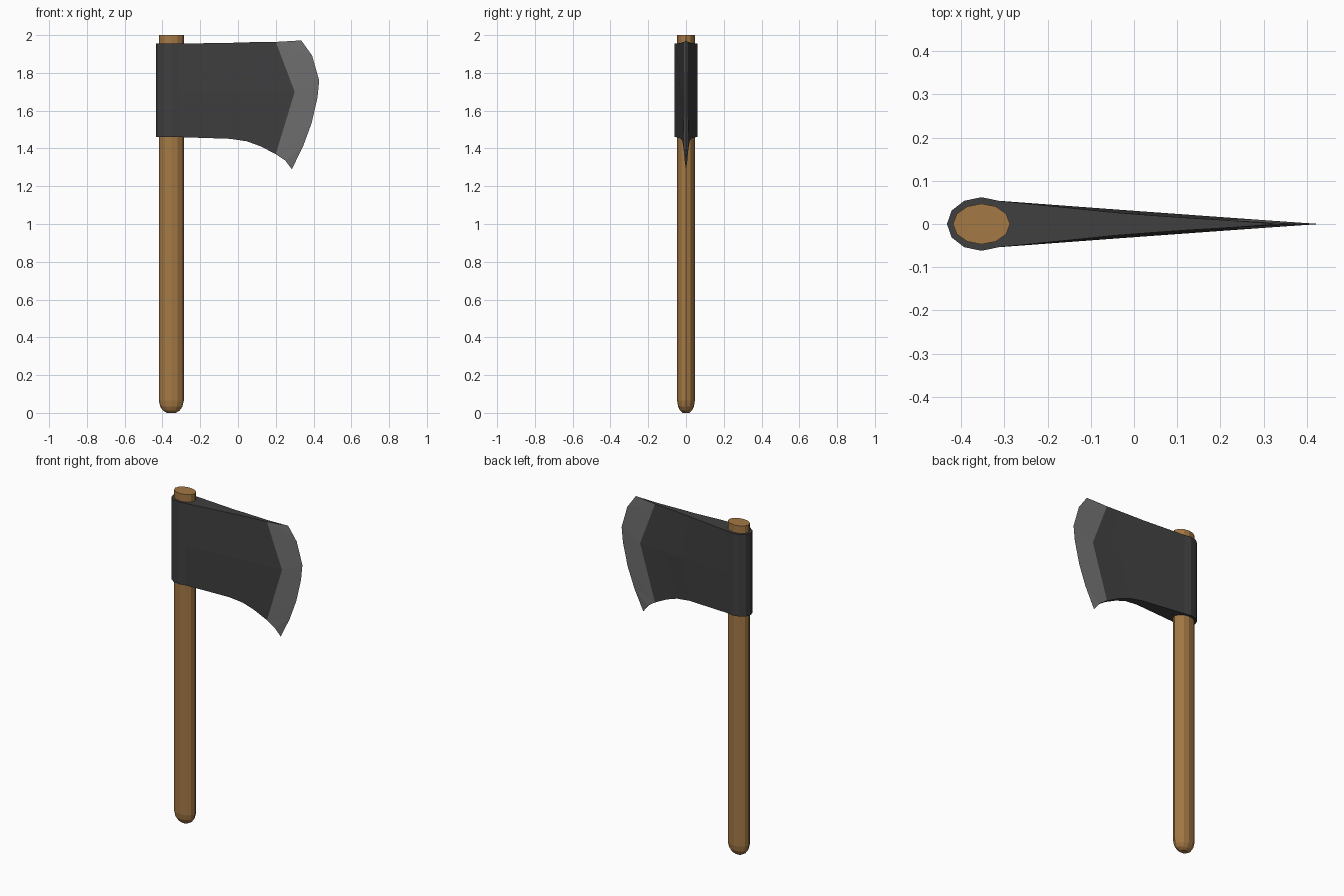
import bpy, bmesh, math

if "Cube" in bpy.data.objects:
    bpy.data.objects.remove(bpy.data.objects["Cube"])

CX = -0.353  # handle axis


def material(name, rgb):
    m = bpy.data.materials.new(name)
    m.diffuse_color = (*rgb, 1)
    m.use_nodes = True
    m.node_tree.nodes["Principled BSDF"].inputs["Base Color"].default_value = m.diffuse_color
    return m


def make_object(name, bm, mats):
    bmesh.ops.remove_doubles(bm, verts=bm.verts, dist=1e-5)
    bmesh.ops.recalc_face_normals(bm, faces=bm.faces)
    me = bpy.data.meshes.new(name)
    bm.to_mesh(me)
    bm.free()
    for m in mats:
        me.materials.append(m)
    ob = bpy.data.objects.new(name, me)
    bpy.context.collection.objects.link(ob)
    return ob


wood = material("wood", (0.37, 0.19, 0.06))
iron = material("dark_iron", (0.05, 0.05, 0.052))
steel = material("sharpened_steel", (0.16, 0.16, 0.16))

# Handle: twelve-sided oval shaft with a rounded foot
bm = bmesh.new()
rings = []
for z, s in [(0, 0.35), (0.012, 0.66), (0.033, 0.89), (0.065, 1), (2, 1)]:
    rings.append([bm.verts.new((CX + 0.066 * s * math.cos(i * math.pi / 6),
                                0.047 * s * math.sin(i * math.pi / 6), z))
                  for i in range(12)])
for a, b in zip(rings, rings[1:]):
    for i in range(12):
        j = (i + 1) % 12
        bm.faces.new((a[i], a[j], b[j], b[i]))
bm.faces.new(rings[0])
bm.faces.new(rings[-1])
make_object("handle", bm, [wood])

# Head: one half is modelled, then mirrored across y = 0
bm = bmesh.new()
MID = 1.70


def face(pts, mat=0):
    f = bm.faces.new([bm.verts.new(p) for p in pts])
    f.material_index = mat


def wedge(x, thin=1.0):
    return 0.053 * (0.425 - x) / 0.738 * thin


# Columns of (top, middle, bottom) points: round poll, then tapering cheek
columns = []
for i in range(5):
    a = math.pi - i * math.pi / 6
    x, y = CX + 0.08 * math.cos(a), 0.062 * math.sin(a)
    columns.append([(x, y, 1.955), (x, y, MID), (x, y, 1.46)])
for t, zt, zb in [(0.53, 1.959, 1.451), (0.7, 1.962, 1.438),
                  (0.84, 1.963, 1.412), (1, 1.964, 1.37)]:
    x = -0.313 + 0.513 * t
    xm = -0.313 + 0.613 * t
    y = wedge(x, 1 - 0.4 * t)
    columns.append([(x, y, zt), (xm, wedge(xm), MID), (x, y, zb)])
for a, b in zip(columns, columns[1:]):
    for r in (0, 1):
        face((a[r], b[r], b[r + 1], a[r + 1]))

# Sharpened bevel: fans from the cheek corners to the curved cutting edge
top, mid, low = columns[-1]
top2, low2 = (0.262, 0.006, 1.964), (0.25, 0.007, 1.336)
edge = [(x, 0, z) for x, z in [(0.335, 1.972), (0.392, 1.892), (0.43, 1.76),
                               (0.421, 1.67), (0.39, 1.535), (0.345, 1.412),
                               (0.285, 1.29)]]
face((top, top2, edge[0]), 1)
face((top, edge[0], edge[1]), 1)
face((top, edge[1], mid), 1)
for a, b in zip(edge[1:4], edge[2:5]):
    face((mid, a, b), 1)
face((mid, edge[4], low), 1)
face((low, edge[4], edge[5]), 1)
face((low, edge[5], low2), 1)
face((low2, edge[5], edge[6]), 1)

# Caps along the upper and lower rims
for row in ([c[0] for c in columns] + [top2, edge[0]],
            [c[2] for c in columns] + [low2, edge[6]]):
    for a, b in zip(row, row[1:]):
        pts = [a, b, (b[0], 0, b[2]), (a[0], 0, a[2])]
        if b[1] < 1e-6:
            pts.pop(2)
        elif a[1] < 1e-6:
            pts.pop(3)
        face(pts)

head = make_object("axe_head", bm, [iron, steel])
mirror = head.modifiers.new("both_sides", 'MIRROR')
mirror.use_axis = (False, True, False)
